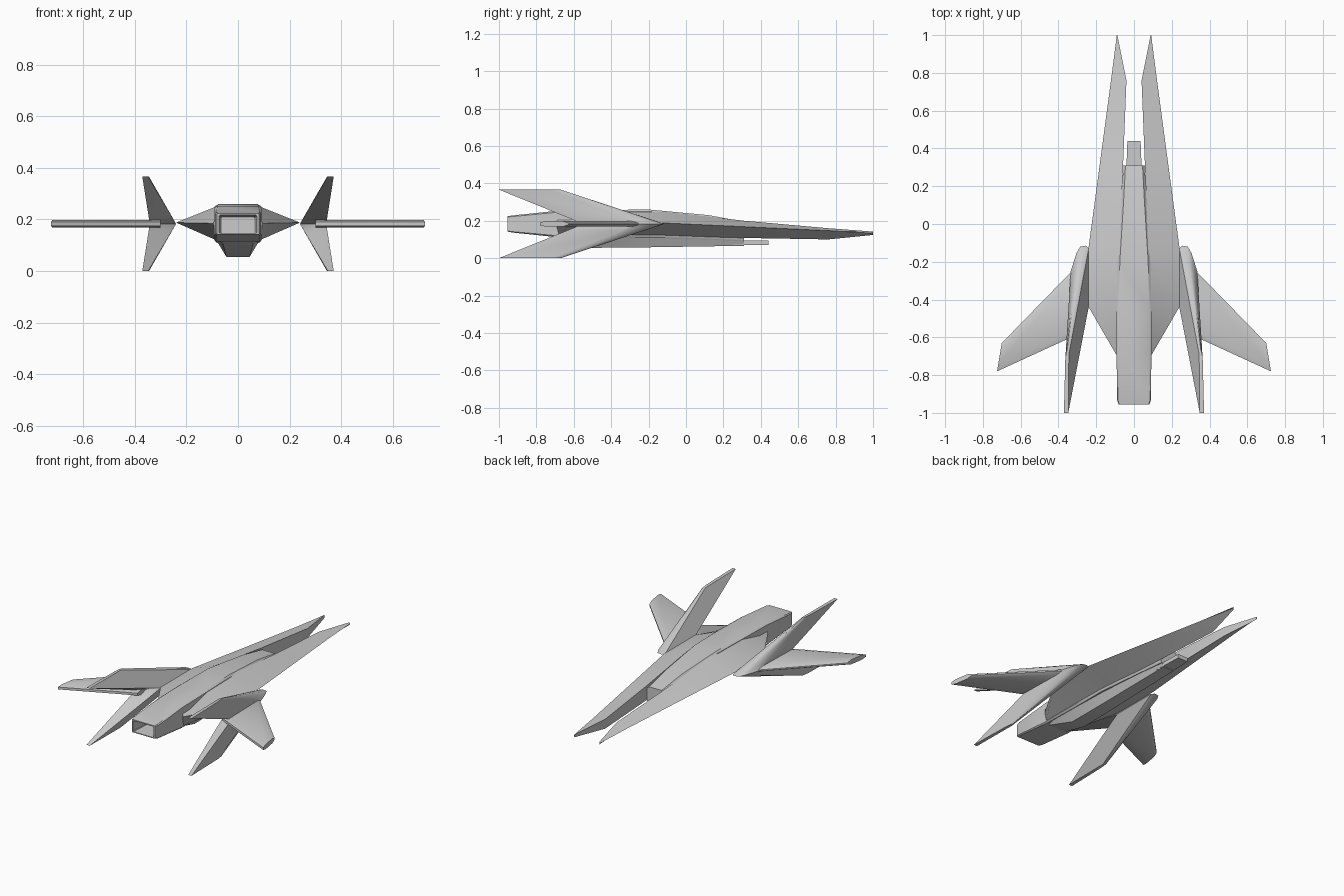
import bpy, bmesh

if "Cube" in bpy.data.objects:
    bpy.data.objects.remove(bpy.data.objects["Cube"])

MID = 0.183  # height of the wing plane


def loft(name, rings, mirror=(False, False)):
    """Skin a list of equal-length point rings, cap the ends, mirror if asked."""
    bm = bmesh.new()
    vr = [[bm.verts.new(p) for p in r] for r in rings]
    n = len(rings[0])
    for a, b in zip(vr, vr[1:]):
        for i in range(n):
            j = (i + 1) % n
            bm.faces.new((a[i], a[j], b[j], b[i]))
    bm.faces.new(vr[0])
    bm.faces.new(vr[-1])
    bmesh.ops.recalc_face_normals(bm, faces=bm.faces)
    for axis, on in zip((0, 2), mirror):
        if on:
            geo = bmesh.ops.duplicate(bm, geom=bm.verts[:] + bm.edges[:] + bm.faces[:])["geom"]
            for v in (g for g in geo if isinstance(g, bmesh.types.BMVert)):
                v.co[axis] = -v.co[axis] if axis == 0 else 2 * MID - v.co[axis]
            bmesh.ops.reverse_faces(bm, faces=[g for g in geo if isinstance(g, bmesh.types.BMFace)])
    me = bpy.data.meshes.new(name)
    bm.to_mesh(me)
    bm.free()
    ob = bpy.data.objects.new(name, me)
    bpy.context.collection.objects.link(ob)
    bpy.context.view_layer.objects.active = ob
    ob.select_set(True)
    bpy.ops.object.shade_smooth_by_angle(angle=0.6)
    ob.select_set(False)
    return ob


def section(y, wt, zt, w, zs, zl, wb, zb):
    """Chamfered box section, symmetric about x = 0."""
    half = [(wt, zt), (w, zs), (w, zl), (wb, zb)]
    return [(x, y, z) for x, z in half] + [(-x, y, z) for x, z in reversed(half)]


# Central hull running back into the hollow exhaust nozzle
loft("hull", [section(*s) for s in [
    (0.31, 0.045, 0.195, 0.057, 0.185, 0.10, 0.05, 0.09),
    (0.12, 0.055, 0.23, 0.066, 0.215, 0.11, 0.06, 0.10),
    (-0.2, 0.075, 0.26, 0.086, 0.25, 0.12, 0.08, 0.11),
    (-0.45, 0.08, 0.257, 0.092, 0.25, 0.12, 0.08, 0.11),
    (-0.69, 0.08, 0.253, 0.092, 0.245, 0.12, 0.085, 0.112),
    (-0.93, 0.085, 0.228, 0.09, 0.222, 0.142, 0.085, 0.137),
    (-0.955, 0.078, 0.224, 0.082, 0.22, 0.146, 0.078, 0.142),
    (-0.955, 0.07, 0.217, 0.073, 0.214, 0.15, 0.07, 0.147),
    (-0.78, 0.06, 0.21, 0.063, 0.207, 0.15, 0.06, 0.147)]])

# Long twin prongs that widen into the body's side chines
loft("prong_chines", [[(xi, y, zt), (xo, y, zo), (xi, y, zb)] for y, xi, xo, zt, zo, zb in [
    (1.0, 0.088, 0.091, 0.142, 0.133, 0.124),
    (0.76, 0.04, 0.122, 0.16, 0.147, 0.10),
    (0.31, 0.058, 0.182, 0.2, 0.168, 0.108),
    (-0.12, 0.075, 0.24, 0.25, 0.188, 0.12),
    (-0.44, 0.085, 0.24, 0.25, 0.188, 0.12),
    (-0.69, 0.085, 0.095, 0.245, 0.185, 0.12)]], (True, False))

# Tapered keel under the hull
loft("keel", [[(wb, y, zb), (wt, y, zt), (-wt, y, zt), (-wb, y, zb)] for y, wb, zb, wt, zt in [
    (0.31, 0.037, 0.066, 0.05, 0.105),
    (-0.2, 0.042, 0.058, 0.08, 0.13),
    (-0.5, 0.045, 0.055, 0.09, 0.13),
    (-0.69, 0.06, 0.11, 0.09, 0.13)]])

# Small barrel projecting between the prongs
loft("nose_barrel", [[(w, y, 0.07), (w, y, 0.095), (-w, y, 0.095), (-w, y, 0.07)]
                     for y, w in [(0.44, 0.035), (0.25, 0.042)]])

# Four swept tail fins, up and down on each side
root = [(0.24, -0.13), (0.255, -0.115), (0.285, -0.12), (0.305, -0.155), (0.335, -0.25), (0.342, -0.55), (0.24, -0.44)]
tip = [(0.345, -0.69), (0.348, -0.675), (0.354, -0.67), (0.359, -0.68), (0.364, -0.72), (0.371, -1.0), (0.348, -1.0)]
waist = [(r[0] * 0.8 + t[0] * 0.2, r[1] * 0.8 + t[1] * 0.2) for r, t in zip(root, tip)]
loft("tail_fins", [[(x, y, MID) for x, y in root],
                   [(x, y, MID + 0.037) for x, y in waist],
                   [(x, y, 2 * MID) for x, y in tip]], (True, True))


# Flat swept wings with bevelled edges
def wing_ring(x, lead, trail, h=0.015, skew=0.0):
    b = 0.03
    pts = [(lead, h * 0.3), (lead - b, h), (trail + b, h), (trail, h * 0.5),
           (trail, -h * 0.5), (trail + b, -h), (lead - b, -h), (lead, -h * 0.3)]
    return [(x + skew * (lead - y) / (lead - trail), y, MID + z) for y, z in pts]


loft("wings", [wing_ring(0.30, -0.22, -0.585), wing_ring(0.70, -0.63, -0.78, skew=0.025)], (True, False))
